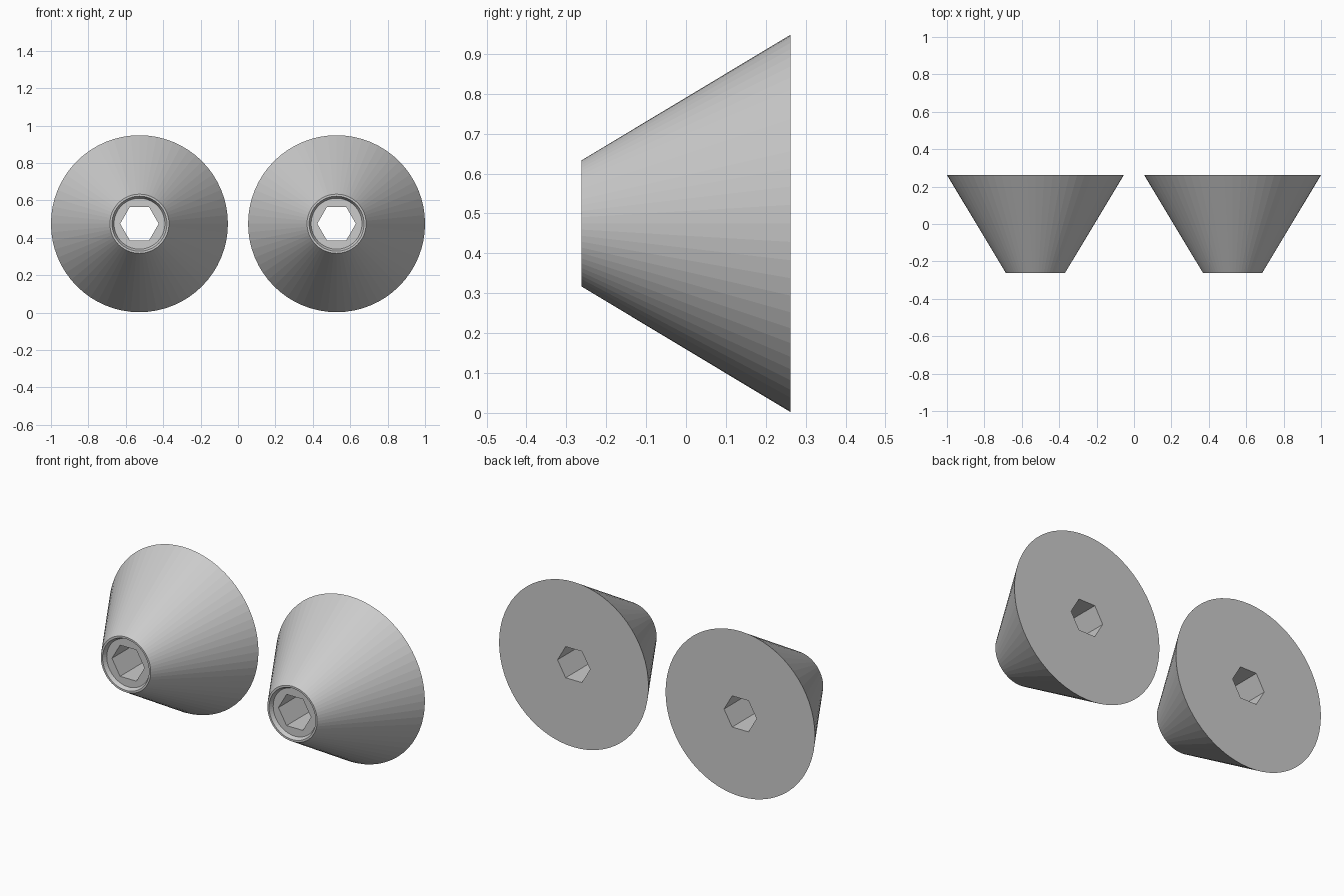
import bpy, bmesh, math

if "Cube" in bpy.data.objects:
    bpy.data.objects.remove(bpy.data.objects["Cube"])

SIDES = 64
HALF = 0.262      # half depth along y
RADIUS = 0.473    # wide rear radius


def ring(bm, r, y, n):
    return [bm.verts.new((r * math.cos(2 * math.pi * i / n), y,
                          r * math.sin(2 * math.pi * i / n))) for i in range(n)]


def skin(bm, a, b):
    n = len(a)
    for i in range(n):
        j = (i + 1) % n
        bm.faces.new((a[i], a[j], b[j], b[i]))


def cap(bm, outer, inner):
    # flat annulus between a circle and the hexagonal opening
    edges = []
    for loop in (outer, inner):
        for i, v in enumerate(loop):
            w = loop[(i + 1) % len(loop)]
            edges.append(bm.edges.get((v, w)) or bm.edges.new((v, w)))
    bmesh.ops.triangle_fill(bm, use_beauty=True, use_dissolve=False, edges=edges)


def cone(name, x):
    bm = bmesh.new()
    # outer cone, rim, and tapered shallow recess
    profile = [(RADIUS, HALF), (0.158, -HALF), (0.147, -HALF), (0.136, -HALF + 0.022)]
    rings = [ring(bm, r, y, SIDES) for r, y in profile]
    for a, b in zip(rings, rings[1:]):
        skin(bm, a, b)
    # hexagonal through-hole
    hex_front = ring(bm, 0.103, profile[-1][1], 6)
    hex_back = ring(bm, 0.103, HALF, 6)
    skin(bm, hex_front, hex_back)
    cap(bm, rings[-1], hex_front)
    cap(bm, rings[0], hex_back)
    bmesh.ops.recalc_face_normals(bm, faces=bm.faces[:])
    mesh = bpy.data.meshes.new(name)
    bm.to_mesh(mesh)
    bm.free()
    obj = bpy.data.objects.new(name, mesh)
    obj.location = (x, 0, RADIUS + 0.002)
    bpy.context.collection.objects.link(obj)


cone("left_cone", -0.527)
cone("right_cone", 0.527)
